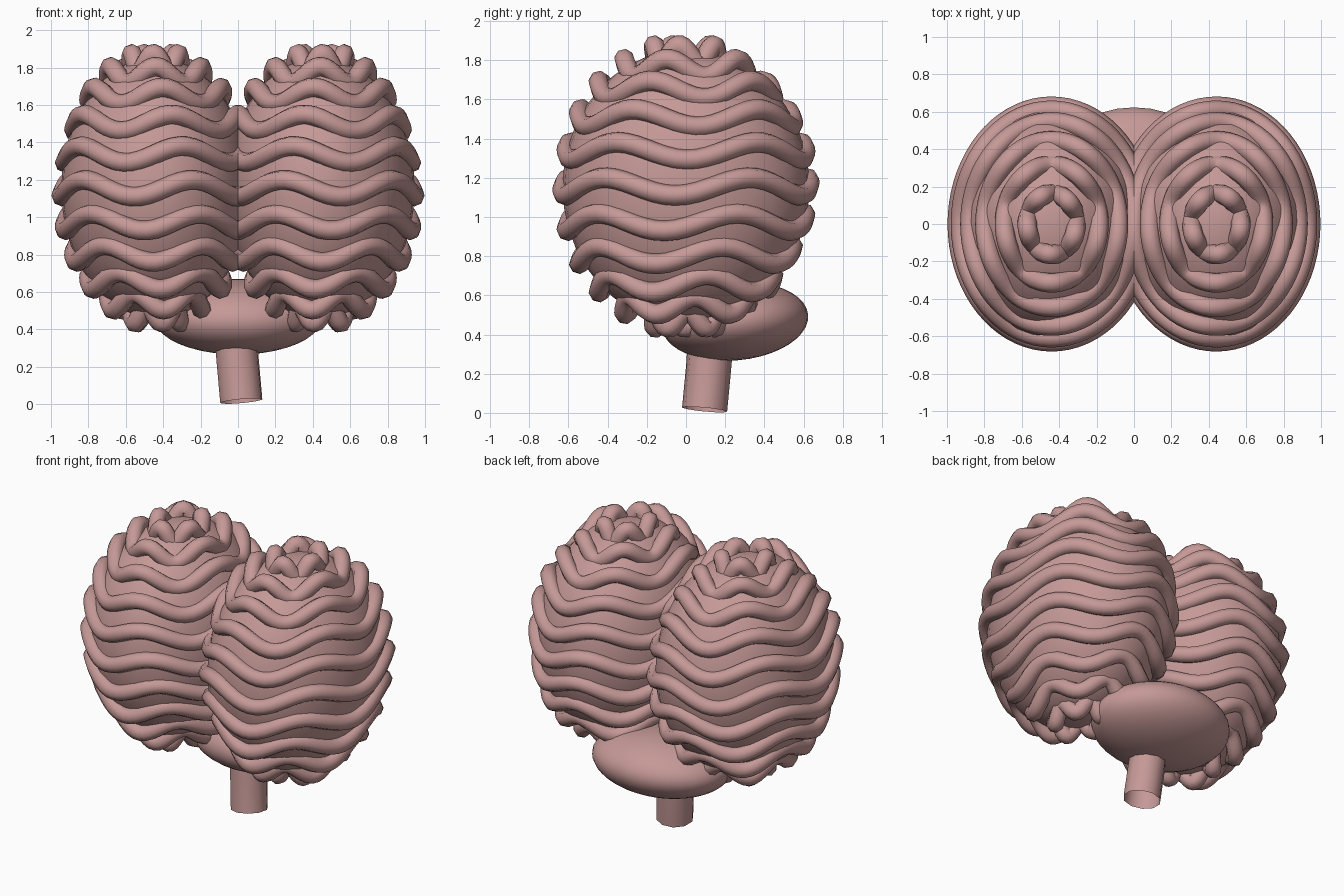
import bpy
from math import sin, cos, pi, radians

cube = bpy.data.objects.get("Cube")
if cube:
    bpy.data.objects.remove(cube)

pink = bpy.data.materials.new("dusty_pink")
pink.use_nodes = True
colour = (0.56, 0.32, 0.31, 1)
pink.diffuse_color = colour
pink.node_tree.nodes["Principled BSDF"].inputs["Base Color"].default_value = colour

CENTRE_X, CENTRE_Z = 0.44, 1.155
RX, RY, RZ = 0.505, 0.63, 0.70
WAVES, AMPLITUDE, TUBE = 5, 0.045, 0.052
RINGS, STEPS = 11, 72


def ellipsoid(name, centre, radii, tilt=0):
    bpy.ops.mesh.primitive_uv_sphere_add(segments=32, ring_count=20, location=centre)
    obj = bpy.context.object
    obj.name = name
    obj.scale = radii
    obj.rotation_euler.x = radians(tilt)
    bpy.ops.object.transform_apply(location=False, rotation=True, scale=True)
    bpy.ops.object.shade_smooth()
    obj.data.materials.append(pink)


def tube(name, paths, radius, cyclic, resolution):
    """One mesh with a round, open-ended tube along every path."""
    curve = bpy.data.curves.new(name, "CURVE")
    curve.dimensions = "3D"
    curve.bevel_depth = radius
    curve.bevel_resolution = resolution
    for path in paths:
        spline = curve.splines.new("POLY")
        spline.points.add(len(path) - 1)
        for point, (x, y, z) in zip(spline.points, path):
            point.co = (x, y, z, 1)
        spline.use_cyclic_u = cyclic
    obj = bpy.data.objects.new(name, curve)
    bpy.context.collection.objects.link(obj)
    curve.materials.append(pink)
    # Turn the curve into a mesh
    bpy.ops.object.select_all(action="DESELECT")
    obj.select_set(True)
    bpy.context.view_layer.objects.active = obj
    bpy.ops.object.convert(target="MESH")
    bpy.ops.object.shade_smooth_by_angle(angle=radians(50))


def wavy_ring(index, side):
    """A ring round the hemisphere that ripples up and down, shifting ring by ring."""
    polar = pi * index / (RINGS + 1)
    phase = pi + 0.5 * (index - 2)
    path = []
    for step in range(STEPS):
        a = 2 * pi * step / STEPS
        ripple = AMPLITUDE * sin(WAVES * a + phase)
        path.append((side * (CENTRE_X + RX * sin(polar) * cos(a)),
                     RY * sin(polar) * sin(a),
                     CENTRE_Z + RZ * cos(polar) + ripple))
    return path


# Two hemispheres: a smooth core wrapped in wavy folds
for label, side in (("left", 1), ("right", -1)):
    ellipsoid(label + "_hemisphere_core", (side * CENTRE_X, 0, CENTRE_Z), (RX, RY, RZ))
    folds = [wavy_ring(i, side) for i in range(1, RINGS + 1)]
    tube(label + "_hemisphere_folds", folds, TUBE, True, 2)

# Smooth lower lobe at the back
ellipsoid("cerebellum", (0, 0.25, 0.468), (0.455, 0.375, 0.2), tilt=5)

# Slightly leaning stem, open at the bottom
stem_path = [(-0.012, 0.125, 0.42), (-0.004, 0.118, 0.26), (0.0175, 0.095, 0.017)]
tube("brain_stem", [stem_path], 0.116, False, 3)
